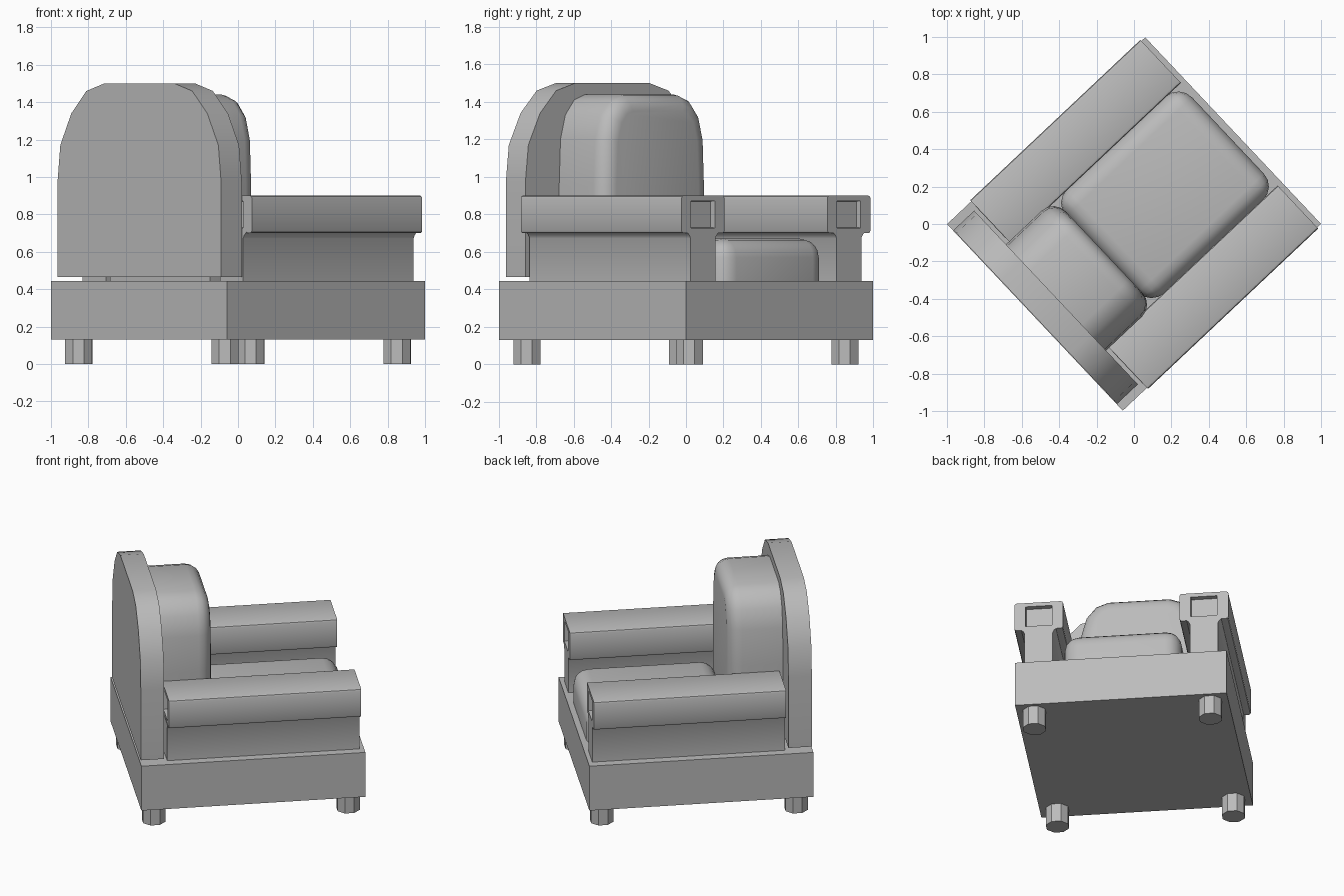
import bpy, bmesh, math
from mathutils import Matrix

cube = bpy.data.objects.get("Cube")
if cube:
    bpy.data.objects.remove(cube, do_unlink=True)

# The whole chair is turned about z: local +x is its seat front, local y its width
TURN = Matrix.Rotation(math.radians(43.3), 4, 'Z')

grey = bpy.data.materials.new("plain_grey")
grey.use_nodes = True
colour = (0.5, 0.5, 0.5, 1)
grey.diffuse_color = colour
grey.node_tree.nodes["Principled BSDF"].inputs["Base Color"].default_value = colour


def finish(name, bm, smooth=None):
    bmesh.ops.recalc_face_normals(bm, faces=bm.faces[:])
    bm.transform(TURN)
    mesh = bpy.data.meshes.new(name)
    bm.to_mesh(mesh)
    bm.free()
    mesh.materials.append(grey)
    obj = bpy.data.objects.new(name, mesh)
    bpy.context.collection.objects.link(obj)
    if smooth:
        bpy.ops.object.select_all(action='DESELECT')
        obj.select_set(True)
        bpy.context.view_layer.objects.active = obj
        bpy.ops.object.shade_smooth_by_angle(angle=math.radians(smooth))


def prism(profile, x0, x1):
    """Extrude a (y, z) outline from x0 to x1."""
    bm = bmesh.new()
    face = bm.faces.new([bm.verts.new((x0, y, z)) for y, z in profile])
    new = bmesh.ops.extrude_face_region(bm, geom=[face])["geom"]
    moved = [v for v in new if isinstance(v, bmesh.types.BMVert)]
    bmesh.ops.translate(bm, verts=moved, vec=(x1 - x0, 0, 0))
    bmesh.ops.recalc_face_normals(bm, faces=bm.faces[:])
    return bm


def box(y0, y1, z0, z1):
    return [(y0, z0), (y1, z0), (y1, z1), (y0, z1)]


def mirrored(half):
    return half + [(-y, z) for y, z in reversed(half)]


def bevel(bm, rule, width, segments):
    edges = [e for e in bm.edges if rule(e.verts[0].co, e.verts[1].co)]
    bmesh.ops.bevel(bm, geom=edges, offset=width, segments=segments,
                    profile=0.5, affect='EDGES', clamp_overlap=True)


# Base and legs
finish("base", prism(box(-0.685, 0.685, 0.13, 0.445), -0.728, 0.728))
for x, front in ((0.632, "front"), (-0.632, "back")):
    for y, side in ((0.57, "left"), (-0.57, "right")):
        bm = bmesh.new()
        bmesh.ops.create_cone(bm, cap_ends=True, segments=8, radius1=0.078,
                              radius2=0.078, depth=0.13,
                              matrix=Matrix.Translation((x, y, 0.065))
                              @ Matrix.Rotation(math.pi / 8, 4, 'Z'))
        finish(f"{front}_{side}_leg", bm)

# Arched back panel, just clear of the base
arch = [(0.638, 0.465), (0.638, 0.97), (0.616, 1.17), (0.53, 1.34),
        (0.412, 1.46), (0.273, 1.5)]
finish("back_panel", prism(mirrored(arch), -0.725, -0.573), 30)

# Arms: flared stem with a padded head, recessed at both ends
for s, side in ((1, "left"), (-1, "right")):
    mid = s * 0.535
    stem = mirrored([(0.091, 0.445), (0.091, 0.672), (0.1, 0.69), (0.118, 0.705)])
    finish(f"{side}_arm_stem",
           prism([(y + mid, z) for y, z in stem], -0.552, 0.7), 30)

    bm = prism(box(mid - 0.158, mid + 0.158, 0.7, 0.9), -0.55, 0.7)
    bevel(bm, lambda a, b: abs(a.x - b.x) > 1, 0.015, 2)
    bm.normal_update()
    ends = [f for f in bm.faces if abs(f.normal.x) > 0.9]
    bmesh.ops.inset_individual(bm, faces=ends, thickness=0.028)
    for f in ends:
        for v in f.verts:
            v.co.y = mid + (v.co.y - mid) * 0.66
    bmesh.ops.inset_individual(bm, faces=ends, thickness=0.008, depth=-0.03)
    finish(f"{side}_arm_head", bm, 35)

# Seat cushion, rounded on its top and upright edges
bm = prism(box(-0.38, 0.38, 0.44, 0.67), -0.235, 0.69)
bevel(bm, lambda a, b: max(a.z, b.z) > 0.6, 0.1, 4)
finish("seat_cushion", bm, 40)

# Back cushion, arched like the panel and rounded at its front
pad = [(0.39, 0.44), (0.39, 0.95), (0.38, 1.2), (0.345, 1.33),
       (0.28, 1.41), (0.2, 1.44)]
bm = prism(mirrored(pad), -0.574, -0.22)
bevel(bm, lambda a, b: min(a.x, b.x) > -0.3 and max(a.z, b.z) > 0.5, 0.09, 4)
finish("back_cushion", bm, 40)
